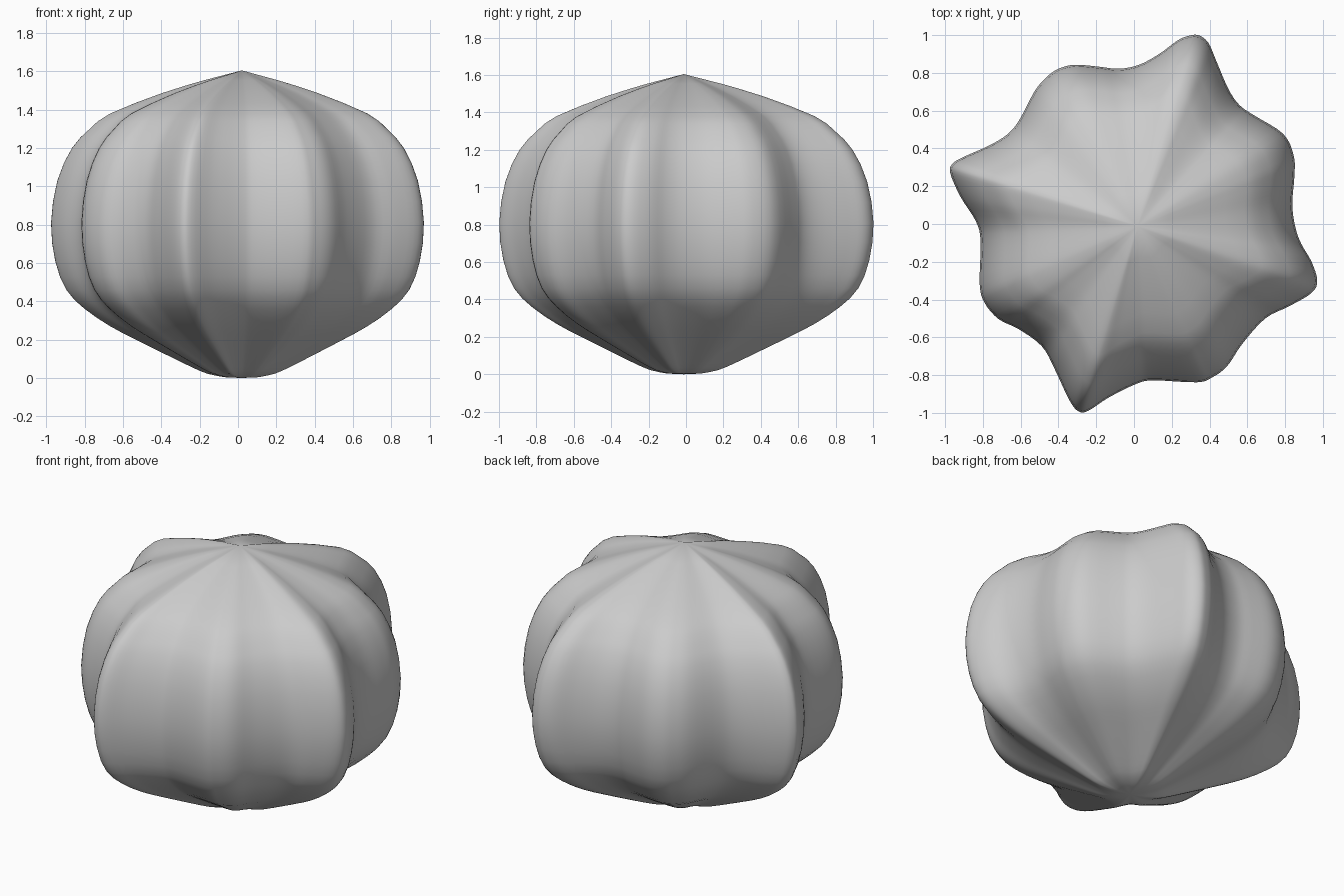
import bpy, bmesh
from mathutils import Vector

if "Cube" in bpy.data.objects:
    bpy.data.objects.remove(bpy.data.objects["Cube"])

# Widest cross-section: four sharp ribs alternating with four soft ribs
OUTLINE = [
    (.97, -.30), (.94, -.20), (.886, -.106), (.854, -.016), (.838, .106), (.849, .25),
    (.846, .36), (.79, .477), (.631, .578), (.557, .631), (.499, .716), (.435, .865),
    (.393, .96), (.34, 1.0), (.285, .995), (.228, .97), (.133, .90), (.027, .843),
    (-.08, .822), (-.186, .833), (-.313, .843), (-.40, .822), (-.46, .78), (-.525, .705),
    (-.61, .546), (-.674, .472), (-.77, .414), (-.902, .355), (-.96, .32), (-.973, .27),
    (-.918, .143), (-.838, .016), (-.812, -.09), (-.817, -.32), (-.79, -.419),
    (-.716, -.504), (-.61, -.557), (-.488, -.647), (-.419, -.77), (-.345, -.928),
    (-.297, -.99), (-.244, -.99), (-.133, -.918), (.016, -.845), (.106, -.828),
    (.334, -.838), (.414, -.812), (.493, -.753), (.573, -.635), (.695, -.5),
    (.822, -.435), (.94, -.365)]

# Side profile: (scale, height) between the two poles
PROFILE = [(.09, .004), (.18, .022), (.27, .06), (.41, .128), (.556, .20), (.69, .27),
           (.823, .36), (.92, .46), (.978, .61), (1, .81), (.967, 1.03), (.89, 1.2),
           (.797, 1.30), (.69, 1.38), (.417, 1.487), (.2, 1.553)]
CENTRE = Vector((.02, -.012))
STEPS = 4


def spline(points, steps, closed):
    """Catmull-Rom curve through the points."""
    p = [Vector(q) for q in points]
    n = len(p)
    pick = (lambda i: p[i % n]) if closed else (lambda i: p[max(0, min(n - 1, i))])
    out = []
    for i in range(n if closed else n - 1):
        a, b, c, d = (pick(i + k) for k in (-1, 0, 1, 2))
        for s in range(steps):
            t = s / steps
            out.append(.5 * (2 * b + (c - a) * t + (2 * a - 5 * b + 4 * c - d) * t * t
                             + (3 * b - a - 3 * c + d) * t ** 3))
    return out if closed else out + [p[-1]]


# Ribbed body: the outline scaled along the profile, closed at the poles
outline = spline(OUTLINE, STEPS, True)
bm = bmesh.new()
rings = []
for scale, z in spline(PROFILE, 2, False):
    rings.append([bm.verts.new((*(CENTRE + (q - CENTRE) * scale), z)) for q in outline])
bottom = bm.verts.new((*CENTRE, 0))
top = bm.verts.new((*CENTRE, 1.605))
n = len(outline)
for i in range(n):
    j = (i + 1) % n
    for lo, hi in zip(rings, rings[1:]):
        bm.faces.new((lo[i], lo[j], hi[j], hi[i]))
    bm.faces.new((bottom, rings[0][j], rings[0][i]))
    bm.faces.new((rings[-1][i], rings[-1][j], top))
for f in bm.faces:
    f.smooth = True
mesh = bpy.data.meshes.new("ribbed_body")
bm.to_mesh(mesh)
bm.free()
bpy.context.collection.objects.link(bpy.data.objects.new("ribbed_body", mesh))
